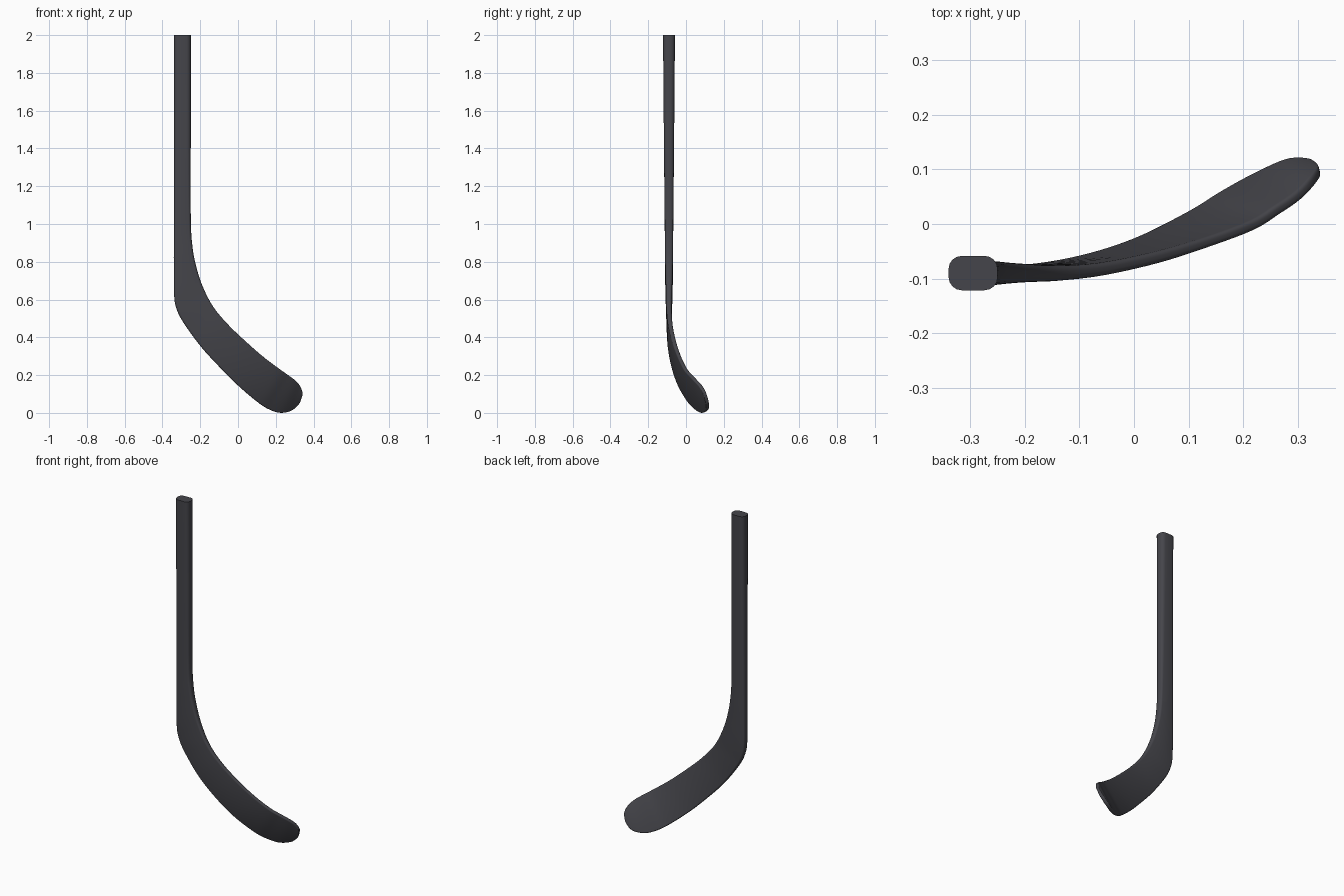
import bpy, bmesh, math
from mathutils import Vector

if "Cube" in bpy.data.objects:
    bpy.data.objects.remove(bpy.data.objects["Cube"])

# Stations down the stick: heel-side edge point, toe-side edge point, thickness
S = [
    ((-.34, -.09, 2.0), (-.25, -.09, 2.0), .063),
    ((-.34, -.09, 1.5), (-.25, -.09, 1.5), .055),
    ((-.34, -.09, .95), (-.25, -.09, 1.04), .045),
    ((-.34, -.09, .78), (-.241, -.09, .88), .043),
    ((-.338, -.09, .62), (-.22, -.09, .77), .038),
    ((-.325, -.09, .55), (-.185, -.09, .665), .033),
    ((-.29, -.09, .48), (-.13, -.09, .56), .028),
    ((-.20, -.086, .355), (-.05, -.082, .465), .024),
    ((-.10, -.068, .245), (.05, -.060, .37), .022),
    ((0, -.035, .145), (.14, -.032, .292), .02),
    ((.10, .015, .06), (.22, -.002, .232), .02),
    ((.16, .052, .021), (.265, .026, .200), .02),
    ((.22, .085, .002), (.30, .050, .174), .02),
    ((.28, .112, .013), (.325, .075, .147), .02),
    ((.32, .114, .048), (.338, .092, .118), .019),
    ((.335, .106, .08), (.34, .10, .10), .016),
]
STEPS, CORNER = 6, 4


def spline(vals, i, t):
    a, b, c, d = (vals[min(max(i + k, 0), len(vals) - 1)] for k in (-1, 0, 1, 2))
    return .5 * (2 * b + (c - a) * t + (2 * a - 5 * b + 4 * c - d) * t * t
                 + (3 * b - a - 3 * c + d) * t ** 3)


# Smoothly interpolate both edges and the thickness
heel = [Vector(s[0]) for s in S]
toe = [Vector(s[1]) for s in S]
thick = [s[2] for s in S]
params = [(i, k / STEPS) for i in range(len(S) - 1) for k in range(STEPS)]
params.append((len(S) - 2, 1.0))
rows = [(spline(heel, *p), spline(toe, *p), spline(thick, *p)) for p in params]
mids = [(a + b) / 2 for a, b, _ in rows]

# Loft a rounded rectangle along the stations
bm = bmesh.new()
rings = []
for n, (a, b, th) in enumerate(rows):
    tangent = mids[min(n + 1, len(mids) - 1)] - mids[max(n - 1, 0)]
    u = (b - a).normalized()
    v = tangent.cross(u).normalized()
    hw, ht = (b - a).length / 2, th / 2
    r = min(th * .38, hw * .9)
    ring = []
    for q, (sx, sy) in enumerate(((1, 1), (-1, 1), (-1, -1), (1, -1))):
        for k in range(CORNER + 1):
            ang = math.pi / 2 * (q + k / CORNER)
            x = sx * (hw - r) + r * math.cos(ang)
            y = sy * (ht - r) + r * math.sin(ang)
            ring.append(bm.verts.new(mids[n] + u * x + v * y))
    rings.append(ring)
for r0, r1 in zip(rings, rings[1:]):
    for k in range(len(r0)):
        j = (k + 1) % len(r0)
        bm.faces.new((r0[k], r0[j], r1[j], r1[k]))
bm.faces.new(rings[0])
bm.faces.new(rings[-1])
bmesh.ops.recalc_face_normals(bm, faces=bm.faces)

mesh = bpy.data.meshes.new("hockey_stick")
bm.to_mesh(mesh)
bm.free()
stick = bpy.data.objects.new("hockey_stick", mesh)
bpy.context.collection.objects.link(stick)

# Dark charcoal finish
mat = bpy.data.materials.new("charcoal")
mat.diffuse_color = (.06, .06, .07, 1)
mat.use_nodes = True
mat.node_tree.nodes["Principled BSDF"].inputs["Base Color"].default_value = mat.diffuse_color
mesh.materials.append(mat)

bpy.context.view_layer.objects.active = stick
stick.select_set(True)
bpy.ops.object.shade_smooth_by_angle(angle=math.radians(40))
